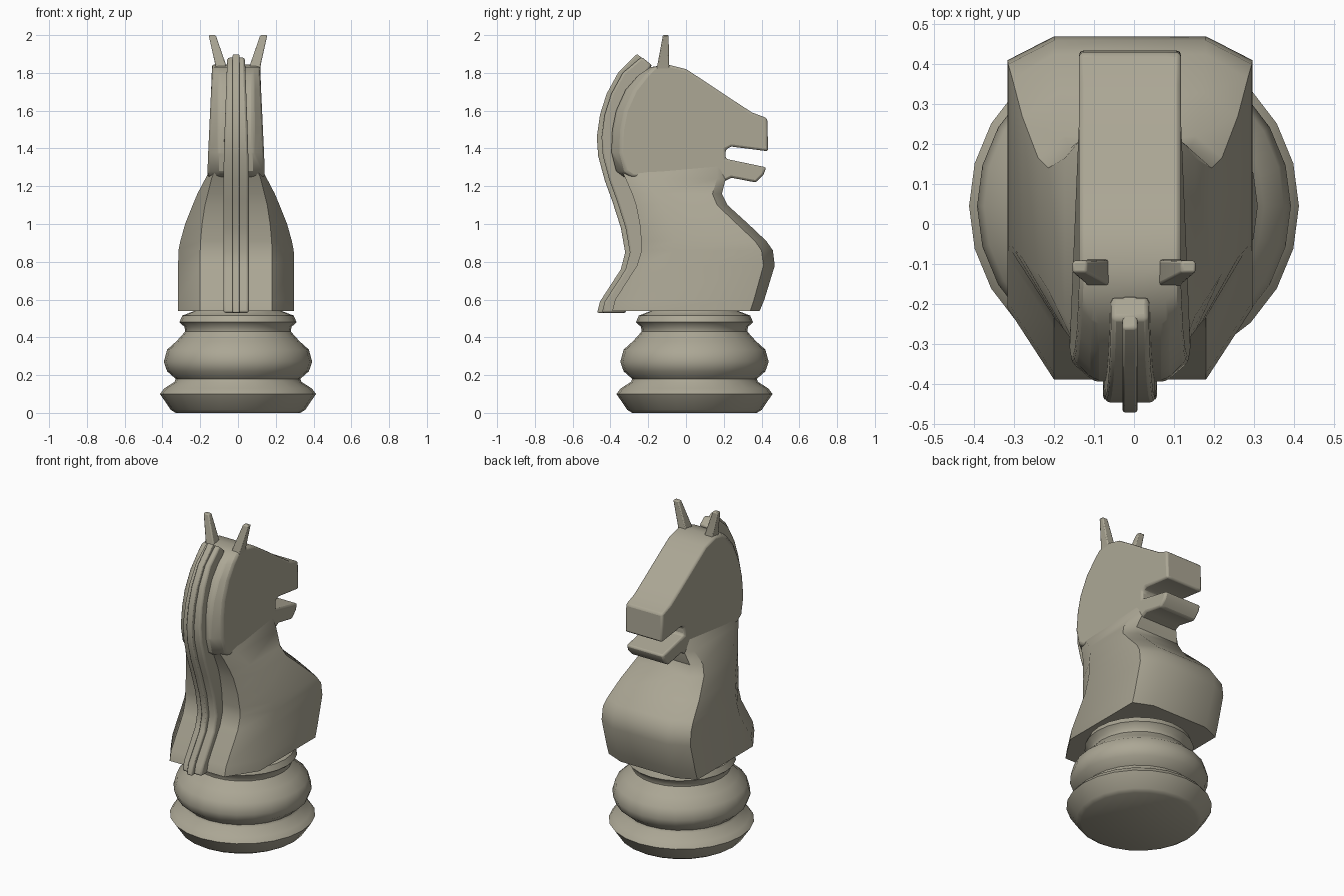
import bpy, bmesh, math

if "Cube" in bpy.data.objects:
    bpy.data.objects.remove(bpy.data.objects["Cube"])

CX = -0.01  # slight sideways offset of the carved figure

stone = bpy.data.materials.new("stone")
stone.diffuse_color = (0.41, 0.385, 0.30, 1)
stone.use_nodes = True
stone.node_tree.nodes["Principled BSDF"].inputs["Base Color"].default_value = stone.diffuse_color


def finish(name, bm, bevel=0.0, angle=32):
    bmesh.ops.recalc_face_normals(bm, faces=bm.faces)
    me = bpy.data.meshes.new(name)
    bm.to_mesh(me)
    bm.free()
    me.materials.append(stone)
    ob = bpy.data.objects.new(name, me)
    bpy.context.collection.objects.link(ob)
    bpy.ops.object.select_all(action='DESELECT')
    ob.select_set(True)
    bpy.context.view_layer.objects.active = ob
    if bevel:
        m = ob.modifiers.new("Bevel", 'BEVEL')
        m.width, m.segments = bevel, 2
        m.limit_method, m.angle_limit = 'ANGLE', math.radians(40)
    bpy.ops.object.shade_smooth_by_angle(angle=math.radians(angle))
    return ob


def loft(name, rings, bevel=0.0, angle=32):
    """Skin a stack of equal-length rings and cap both ends."""
    bm = bmesh.new()
    vs = [[bm.verts.new(p) for p in r] for r in rings]
    n = len(rings[0])
    for a, b in zip(vs, vs[1:]):
        for i in range(n):
            j = (i + 1) % n
            bm.faces.new((a[i], a[j], b[j], b[i]))
    bm.faces.new(vs[0])
    bm.faces.new(vs[-1])
    return finish(name, bm, bevel, angle)


def slab(name, profile, half_width, bevel):
    """Side profile (y, z) given thickness in x by half_width(y, z)."""
    rings = [[(CX + s * half_width(y, z), y, z) for y, z in profile] for s in (-1, 1)]
    return loft(name, rings, bevel)


# Turned pedestal
base_profile = [(0.33, 0), (0.355, 0.015), (0.413, 0.1), (0.39, 0.13), (0.335, 0.165),
                (0.33, 0.18), (0.375, 0.22), (0.393, 0.27), (0.375, 0.335), (0.325, 0.38),
                (0.28, 0.43), (0.283, 0.455), (0.31, 0.48), (0.295, 0.515), (0.23, 0.54),
                (0.22, 0.56)]
N = 24
loft("pedestal", [[(r * math.cos(2 * math.pi * i / N), 0.045 + r * math.sin(2 * math.pi * i / N), z)
                   for i in range(N)] for r, z in base_profile], angle=45)

# Chest and neck: z, back y, front y, half width, back half width, front half width,
# depth of back chamfer, depth of front chamfer
sections = [
    (0.54, -0.39, 0.39, 0.307, 0.19, 0.19, 0.18, 0.05),
    (0.60, -0.375, 0.415, 0.307, 0.19, 0.19, 0.18, 0.055),
    (0.78, -0.26, 0.47, 0.307, 0.19, 0.19, 0.18, 0.06),
    (0.86, -0.235, 0.46, 0.305, 0.19, 0.19, 0.18, 0.06),
    (0.91, -0.237, 0.425, 0.295, 0.188, 0.19, 0.18, 0.06),
    (1.00, -0.245, 0.33, 0.27, 0.18, 0.18, 0.16, 0.06),
    (1.10, -0.265, 0.22, 0.23, 0.165, 0.165, 0.14, 0.055),
    (1.16, -0.285, 0.19, 0.205, 0.15, 0.15, 0.12, 0.05),
    (1.24, -0.32, 0.21, 0.163, 0.13, 0.125, 0.09, 0.045),
    (1.32, -0.36, 0.205, 0.122, 0.10, 0.10, 0.06, 0.04),
]
rings = []
for z, yb, yf, w, wb, wf, cb, cf in sections:
    half = [(wb, yb), (w, yb + cb), (w, yf - cf), (wf, yf)]
    rings.append([(CX + x, y, z) for x, y in half] + [(CX - x, y, z) for x, y in reversed(half)])
loft("chest", rings, angle=40)

# Head with open mouth; the nape is narrowed toward the mane
head = [(-0.33, 1.25), (-0.37, 1.28), (-0.395, 1.38), (-0.39, 1.5), (-0.37, 1.6), (-0.32, 1.71),
        (-0.25, 1.79), (-0.19, 1.83), (-0.1, 1.845), (0, 1.82), (0.1, 1.755), (0.25, 1.655),
        (0.35, 1.59), (0.43, 1.56), (0.435, 1.385), (0.24, 1.41), (0.21, 1.395), (0.21, 1.345),
        (0.425, 1.3), (0.41, 1.26), (0.37, 1.22), (0.24, 1.245), (0.19, 1.22), (0.0, 1.24)]


def head_width(y, z):
    low = min(1, max(0, (1.8 - z) / 0.5))
    back = min(1, max(0, (0.1 - y) / 0.4))
    return 0.128 + 0.024 * low * back


def head_ring(s, outer):
    ring = []
    for y, z in head:
        w = head_width(y, z) if outer else 0.09
        cut = 0.05 * min(1, max(0, (-0.12 - y) / 0.15)) if outer else 0
        ring.append((CX + s * w, y + cut, z))
    return ring


loft("head", [head_ring(-1, True), head_ring(-1, False), head_ring(1, False), head_ring(1, True)],
     bevel=0.012, angle=38)

# Mane: broad band with a raised centre ridge
crest = [(-0.47, 0.53), (-0.455, 0.59), (-0.345, 0.76), (-0.322, 0.85), (-0.345, 0.98),
         (-0.39, 1.12), (-0.43, 1.23), (-0.465, 1.36), (-0.472, 1.46), (-0.455, 1.58),
         (-0.42, 1.69), (-0.36, 1.8), (-0.26, 1.9)]


def mane(name, inset, width, bevel):
    outer = [(y + inset, z) for y, z in crest]
    outer[-1] = (crest[-1][0] + inset, crest[-1][1] - inset * 0.6)
    inner = [(y + 0.15, z) for y, z in crest[:-1]] + [(-0.18, 1.84)]
    slab(name, outer + inner[::-1], width, bevel)


mane("mane_band", 0.025, lambda y, z: 0.068 - 0.022 * max(0, (z - 1.3) / 0.6), 0.012)
mane("mane_ridge", 0.0, lambda y, z: 0.019, 0.007)

# Ears
for side, s in (("left", -1), ("right", 1)):
    ear = []
    for z, x0, x1, y0, y1 in ((1.78, 0.055, 0.112, -0.165, -0.08), (1.85, 0.066, 0.122, -0.15, -0.09),
                              (2.0, 0.118, 0.155, -0.122, -0.092)):
        ear.append([(s * x0, y0, z), (s * x1, y0, z), (s * x1, y1, z), (s * x0, y1, z)])
    loft("ear_" + side, ear, 0.006)
